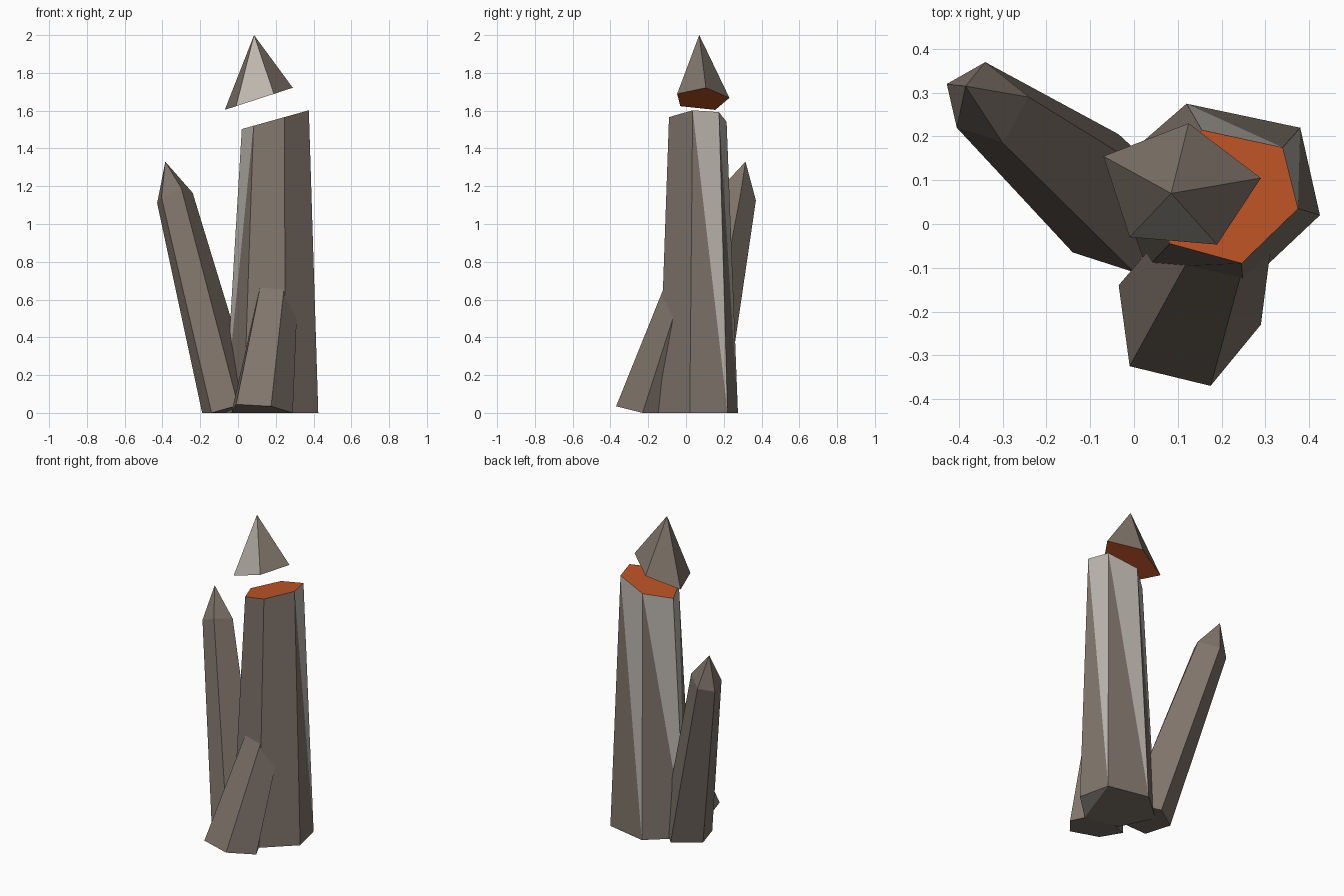
import bpy
import bmesh

cube = bpy.data.objects.get("Cube")
if cube:
    bpy.data.objects.remove(cube, do_unlink=True)


def make_material(name, color):
    mat = bpy.data.materials.new(name)
    mat.use_nodes = True
    mat.diffuse_color = (*color, 1)
    mat.node_tree.nodes["Principled BSDF"].inputs["Base Color"].default_value = (*color, 1)
    return mat


MATERIALS = [
    make_material("brown_stone", (0.216, 0.178, 0.147)),
    make_material("pale_chipped_stone", (0.515, 0.479, 0.434)),
    make_material("orange_core", (0.515, 0.089, 0.019)),
]
BROWN, PALE, ORANGE = range(len(MATERIALS))


def add_face(bm, verts, material=BROWN):
    face = bm.faces.new(verts)
    face.material_index = material
    return face


def add_ring(bm, points):
    return [bm.verts.new(p) for p in points]


def finish(bm, name):
    """Turn a bmesh into a flat-shaded object."""
    bmesh.ops.recalc_face_normals(bm, faces=bm.faces[:])
    mesh = bpy.data.meshes.new(name)
    bm.to_mesh(mesh)
    bm.free()
    for mat in MATERIALS:
        mesh.materials.append(mat)
    obj = bpy.data.objects.new(name, mesh)
    bpy.context.scene.collection.objects.link(obj)
    return obj


def wall(bm, lower, upper):
    """Join two rings of equal length with quads."""
    count = len(lower)
    for i in range(count):
        j = (i + 1) % count
        add_face(bm, (lower[i], lower[j], upper[j], upper[i]))


def point_fan(bm, ring, tip, pale_sides=()):
    """Close a ring with triangles that meet at a tip."""
    apex = bm.verts.new(tip)
    for i, vert in enumerate(ring):
        add_face(bm, (vert, ring[(i + 1) % len(ring)], apex), PALE if i in pale_sides else BROWN)


# Main pillar: tapered six-sided column with a slanted orange cut
bm = bmesh.new()
foot = [(.425, .02), (.38, .22), (.12, .275), (-.07, .11), (.03, -.1), (.25, -.145)]
cut = [(.375, .035), (.34, .175), (.155, .215), (.02, .1), (.082, -.045), (.246, -.09)]
low = add_ring(bm, [(x, y, 0) for x, y in foot])
top = add_ring(bm, [(x, y, 1.497 + .28 * x) for x, y in cut])
for i in range(len(low)):
    j = (i + 1) % len(low)
    if i < 3:  # chipped sides, split from upper left to lower right
        add_face(bm, (top[i], top[j], low[j]), PALE)
        add_face(bm, (top[i], low[j], low[i]))
    elif i == 3:  # chipped side, split the other way
        add_face(bm, (top[i], top[j], low[i]), PALE)
        add_face(bm, (top[j], low[j], low[i]))
    else:
        add_face(bm, (low[i], low[j], top[j], top[i]))
add_face(bm, top, ORANGE)
add_face(bm, (low[0], low[1], low[5]), PALE)
add_face(bm, low[1:])
finish(bm, "main_pillar")

# Floating tip: five-sided pyramid with an orange underside
bm = bmesh.new()
rim = [(.29, .105), (.125, .23), (-.07, .155), (-.01, -.03), (.19, -.047)]
ring = add_ring(bm, [(x, y, 1.627 + .325 * x) for x, y in rim])
point_fan(bm, ring, (.085, .07, 2), pale_sides=(3,))
add_face(bm, ring, ORANGE)
finish(bm, "floating_tip")

# Tall side shard: leaning five-sided crystal with a point
bm = bmesh.new()
low = add_ring(bm, [(-.19, .1, 0), (-.14, -.065, 0), (0, -.11, .04), (.1, .08, .05), (-.035, .205, 0)])
shoulder = add_ring(bm, [(-.428, .32, 1.11), (-.405, .22, 1.14), (-.3, .185, 1.19),
                         (-.24, .29, 1.165), (-.34, .37, 1.125)])
wall(bm, low, shoulder)
point_fan(bm, shoulder, (-.385, .315, 1.33))
add_face(bm, low)
finish(bm, "tall_side_shard")

# Short front shard: leaning five-sided crystal sunk into the pillar
bm = bmesh.new()
low = add_ring(bm, [(-.01, -.325, .045), (.175, -.37, .035), (.29, -.23, 0), (.2, -.05, 0), (-.035, -.14, 0)])
end = add_ring(bm, [(.122, -.085, .69), (.246, -.11, .68), (.312, -.06, .53), (.2, .1, .6), (.11, .03, .62)])
wall(bm, low, end)
add_face(bm, low)
add_face(bm, end)
finish(bm, "short_front_shard")
